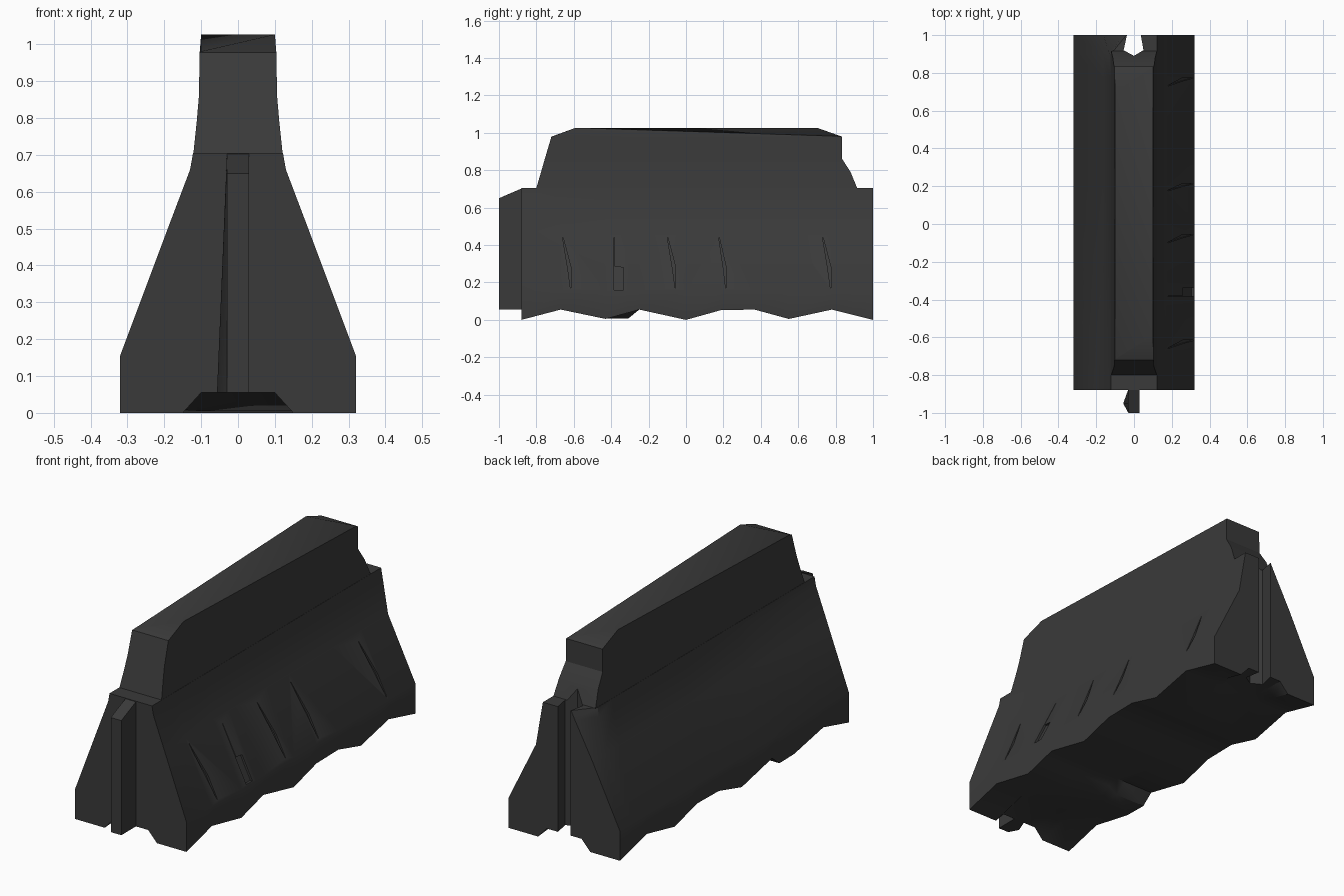
import bpy, bmesh, math

if "Cube" in bpy.data.objects:
    bpy.data.objects.remove(bpy.data.objects["Cube"])

mat = bpy.data.materials.new("dark_plastic")
mat.diffuse_color = (0.042, 0.042, 0.042, 1)
mat.use_nodes = True
mat.node_tree.nodes["Principled BSDF"].inputs["Base Color"].default_value = mat.diffuse_color


def loft(name, rings, ridge=False):
    """Skin equal-length closed rings and cap both ends (ridge folds the last cap)."""
    bm = bmesh.new()
    vs = [[bm.verts.new(p) for p in r] for r in rings]
    n = len(vs[0])
    for a, b in zip(vs, vs[1:]):
        for i in range(n):
            j = (i + 1) % n
            bm.faces.new((a[i], a[j], b[j], b[i]))
    bm.faces.new(vs[0])
    if ridge:
        v = vs[-1]
        bm.faces.new((v[0], v[1], v[3]))
        bm.faces.new((v[1], v[2], v[3]))
    else:
        bm.faces.new(vs[-1])
    bmesh.ops.recalc_face_normals(bm, faces=bm.faces)
    me = bpy.data.meshes.new(name)
    bm.to_mesh(me)
    bm.free()
    ob = bpy.data.objects.new(name, me)
    bpy.context.collection.objects.link(ob)
    me.materials.append(mat)
    return ob


def boolean(ob, other, op):
    m = ob.modifiers.new(op, 'BOOLEAN')
    m.operation, m.solver, m.object = op, 'EXACT', other
    bpy.context.view_layer.objects.active = ob
    bpy.ops.object.modifier_apply(modifier=m.name)
    bpy.data.objects.remove(other, do_unlink=True)


def waist(y, start, end):
    """Half width at z 0.475: straight flank at the front, hollow further back."""
    t = min(1, max(0, (y - start) / (end - start)))
    return 0.2 + (0.162 - 0.2) * t


# base with hollow flanks and scalloped underside: y, z of right / left bottom edge
wave = [(-0.88, 0, 0), (-0.67, 0.055, 0.055), (-0.43, 0.005, 0.008), (-0.31, 0.038, 0.006),
        (-0.25, 0.055, 0.055), (0, 0, 0), (0.187, 0.052, 0.052), (0.366, 0.055, 0.055),
        (0.55, 0.005, 0.005), (0.78, 0.055, 0.055), (0.90, 0.025, 0.025), (1.0, 0, 0)]
rings = []
for y, zr, zl in wave:
    mid = 0.055 if abs(y) > 0.77 else zr
    bottom = [(-0.32, zl), (-0.15, zl), (-0.1, mid), (0.1, mid), (0.15, zr), (0.32, zr)]
    right = [(0.32, 0.155), (waist(y, -0.88, -0.67), 0.475), (0.13, 0.66), (0.122, 0.705)]
    left = [(-0.122, 0.705), (-0.13, 0.66), (-waist(y, -0.88, 0.0), 0.475), (-0.32, 0.155)]
    if y == 1.0:  # left rear corner tapers in to the slot
        left[:2] = [(-0.04, 0.705), (-0.063, 0.66)]
    rings.append([(x, y, h) for x, h in bottom + right + left])
body = loft("barrier_body", rings)

# upper wall: half width, front y, back y, z; twisted top folded along a diagonal ridge
levels = [(0.121, -0.80, 0.915, 0.705), (0.112, -0.775, 0.88, 0.79), (0.106, -0.755, 0.835, 0.86),
          (0.104, -0.72, 0.835, 0.978)]
wall_rings = [[(-w, f, z), (w, f, z), (w, b, z), (-w, b, z)] for w, f, b, z in levels]
wall_rings.append([(-0.1, -0.715, 0.981), (0.1, -0.59, 1.027), (0.1, 0.83, 0.981), (-0.1, 0.70, 1.027)])
boolean(body, loft("upper_wall", wall_rings, ridge=True), 'UNION')

# vertical keyhole slot in the back end
slot = [(-0.033, 1.02), (-0.055, 0.92), (0, 0.89), (0.05, 0.92), (0.033, 1.02)]
boolean(body, loft("slot_cutter", [[(x, y, z) for x, y in slot] for z in (-0.1, 0.82)]),
        'DIFFERENCE')

# narrow pockets on the right side: tapered slits, one of them with a wide foot
for y, width in ((-0.66, 0.045), (-0.385, 0.05), (-0.1, 0.045), (0.175, 0.04), (0.73, 0.045)):
    end = y + width
    if y == -0.385:
        spans = [(0.16, y, end), (0.28, y, end), (0.285, y, y + 0.004), (0.44, y, y + 0.003)]
    else:
        spans = [(0.17, end - 0.003, end), (0.28, y + width * 0.6, end), (0.44, y, y + 0.003)]
    cut = []
    for z, a, b in spans:
        surf = 0.32 - (z - 0.155) * 0.494
        x0, x1 = surf - 0.012, surf + 0.05
        cut.append([(x0, a, z), (x1, a, z), (x1, b, z), (x0, b, z)])
    boolean(body, loft("pocket_cutter", cut), 'DIFFERENCE')

# connecting tongue on the front end, flared toward the bottom left
low = [(0.03, -0.875), (0.03, -1.0), (-0.03, -1.0), (-0.057, -0.95), (-0.028, -0.875)]
top = [(0.03, -0.875, 0.704), (0.03, -1.0, 0.65), (-0.03, -1.0, 0.65),
       (-0.031, -0.95, 0.672), (-0.03, -0.875, 0.704)]
tongue = loft("front_tongue", [[(x, y, 0.055) for x, y in low], top])

for ob in (body, tongue):
    bpy.ops.object.select_all(action='DESELECT')
    ob.select_set(True)
    bpy.context.view_layer.objects.active = ob
    bpy.ops.object.shade_smooth_by_angle(angle=math.radians(32))
